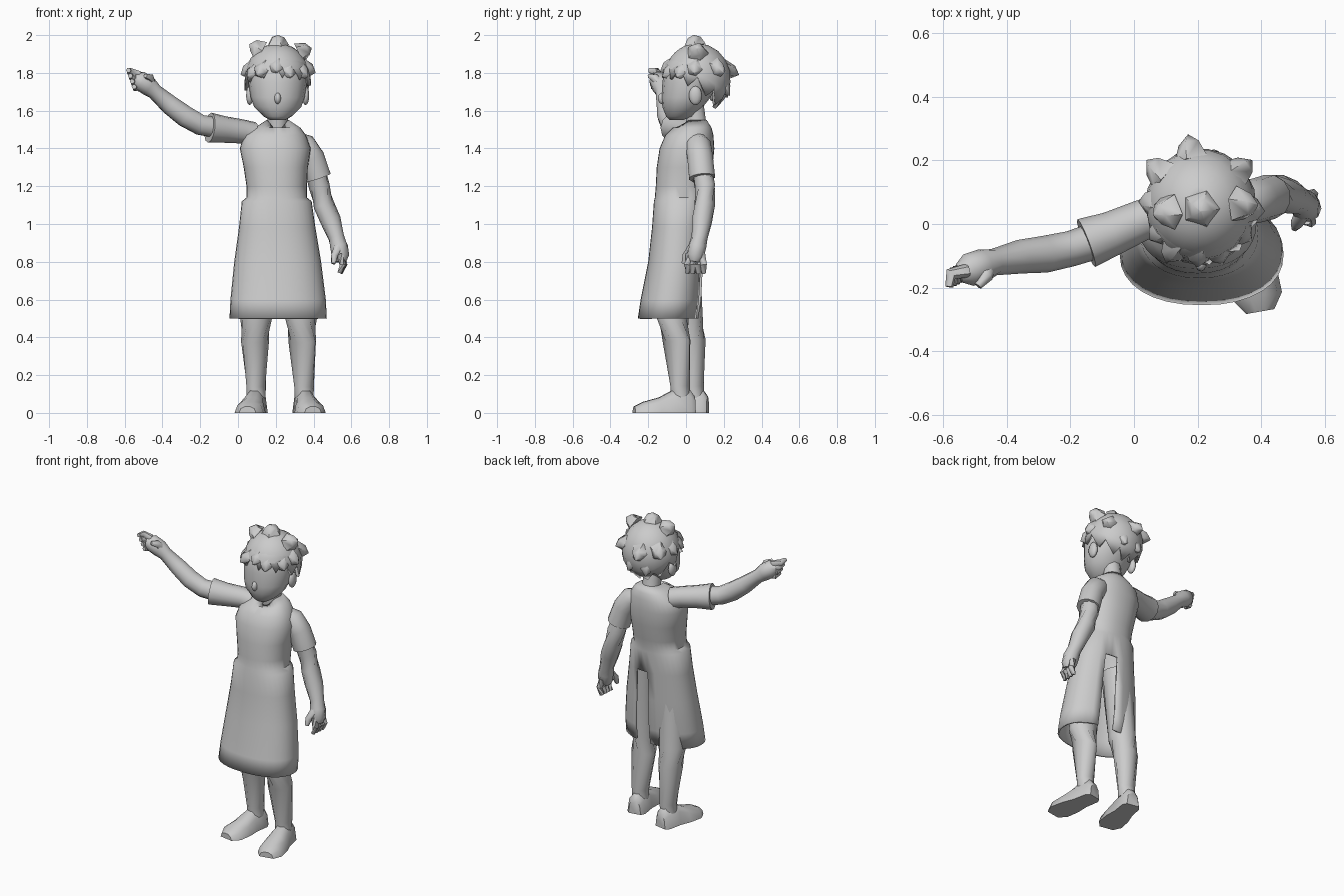
import bpy
import bmesh
from math import sin, cos, pi, radians
from mathutils import Vector

cube = bpy.data.objects.get("Cube")
if cube:
    bpy.data.objects.remove(cube, do_unlink=True)

# One plain colour for the whole figure
clay = bpy.data.materials.new("plain_grey")
clay.use_nodes = True
clay.diffuse_color = (0.6, 0.6, 0.6, 1)
clay.node_tree.nodes["Principled BSDF"].inputs["Base Color"].default_value = (0.6, 0.6, 0.6, 1)


def finish(name, bm, angle=50):
    """Turn a bmesh into a smooth shaded object."""
    bmesh.ops.recalc_face_normals(bm, faces=bm.faces[:])
    mesh = bpy.data.meshes.new(name)
    bm.to_mesh(mesh)
    bm.free()
    mesh.materials.append(clay)
    obj = bpy.data.objects.new(name, mesh)
    bpy.context.collection.objects.link(obj)
    bpy.ops.object.select_all(action="DESELECT")
    obj.select_set(True)
    bpy.context.view_layer.objects.active = obj
    bpy.ops.object.shade_smooth_by_angle(angle=radians(angle))
    return obj


def loft(name, rings, caps=True, skip=None, angle=50):
    """Bridge rings of points; skip(ring, side) leaves a face out."""
    bm = bmesh.new()
    loops = [[bm.verts.new(p) for p in ring] for ring in rings]
    count = len(loops[0])
    for i, (a, b) in enumerate(zip(loops, loops[1:])):
        for j in range(count):
            if skip and skip(i, j):
                continue
            k = (j + 1) % count
            bm.faces.new((a[j], a[k], b[k], b[j]))
    if caps:
        bm.faces.new(loops[0])
        bm.faces.new(loops[-1])
    return finish(name, bm, angle)


def oval(z, x0, x1, y0, y1, count, power=0.9):
    """Horizontal rounded ring inside the given limits."""
    points = []
    for j in range(count):
        a = 2 * pi * j / count
        c, s = cos(a), sin(a)
        px = abs(c) ** power * (1 if c > 0 else -1)
        py = abs(s) ** power * (1 if s > 0 else -1)
        points.append(Vector(((x0 + x1 + px * (x1 - x0)) / 2,
                              (y0 + y1 + py * (y1 - y0)) / 2, z)))
    return points


def tube(name, path, sides=10):
    """Round limb along (x, y, z, radius) stations."""
    centres = [Vector(p[:3]) for p in path]
    rings = []
    for i, c in enumerate(centres):
        ahead = centres[min(i + 1, len(path) - 1)]
        behind = centres[max(i - 1, 0)]
        turn = (ahead - behind).to_track_quat("Z", "Y")
        r = path[i][3]
        rings.append([c + turn @ Vector((r * cos(2 * pi * j / sides),
                                         r * sin(2 * pi * j / sides), 0))
                      for j in range(sides)])
    return loft(name, rings, angle=60)


def ball(name, centre, size):
    bm = bmesh.new()
    bmesh.ops.create_uvsphere(bm, u_segments=10, v_segments=8, radius=1)
    bmesh.ops.scale(bm, vec=size, verts=bm.verts)
    bmesh.ops.translate(bm, vec=centre, verts=bm.verts)
    return finish(name, bm, 80)


# Long smock, open down the back below the hips
SIDES = 32
smock_rows = [
    (1.55, .15, .27, -.02, .11), (1.51, .09, .33, -.07, .135),
    (1.47, .03, .36, -.11, .145), (1.4, .01, .385, -.14, .15),
    (1.3, .03, .37, -.155, .14), (1.2, .045, .365, -.16, .12),
    (1.14, .045, .365, -.165, .11), (1.12, .02, .39, -.17, .11),
    (.98, .005, .41, -.18, .1), (.8, -.02, .44, -.2, .09),
    (.6, -.04, .465, -.24, .08), (.5, -.045, .47, -.255, .065)]
smock_rings = [oval(*row, SIDES) for row in smock_rows]
for j, point in enumerate(smock_rings[0]):
    point.z -= 0.05 * max(0, -sin(2 * pi * j / SIDES)) ** 4
smock = loft("smock", smock_rings, caps=False,
             skip=lambda i, j: smock_rows[i][0] < 1 and j in (6, 7))
thickness = smock.modifiers.new("cloth", "SOLIDIFY")
thickness.thickness = 0.012
thickness.offset = -1

# Head, neck, nose and ears
MID = 0.21
head_rows = [(1.55, .04, -.085, -.02), (1.57, .075, -.105, .05),
             (1.62, .125, -.125, .09), (1.67, .143, -.13, .13),
             (1.75, .155, -.125, .17), (1.85, .15, -.11, .18),
             (1.92, .09, -.04, .12)]
loft("head", [oval(z, MID - w, MID + w, f, b, 16, 1) for z, w, f, b in head_rows], angle=80)
tube("neck", [(MID, .07, 1.45, .065), (MID, .055, 1.53, .055), (MID, .04, 1.64, .055)])
ball("nose", (MID, -.125, 1.665), (.018, .024, .03))
for label, side in (("right", -1), ("left", 1)):
    ball(label + "_ear", (MID + side * .148, .05, 1.68), (.02, .035, .05))

# Hair cap with a jagged rim, low at the back and high over the face
crown = Vector((MID, .06, 1.77))
COUNT, STEPS = 22, 7
hair_rings = []
for i in range(STEPS + 1):
    t = max(i / STEPS, 0.03)
    ring = []
    for j in range(COUNT):
        a = 2 * pi * j / COUNT
        reach = 74 + 62 * ((1 + sin(a)) / 2) ** 1.5
        puff = 1
        if i == STEPS:
            reach += 14 if j % 2 else -8
            puff = 1.07 if j % 2 else 1.0
        polar = radians(reach * t)
        ring.append(crown + Vector((.175 * puff * sin(polar) * cos(a),
                                    .178 * puff * sin(polar) * sin(a),
                                    .187 * cos(polar))))
    hair_rings.append(ring)
cap = loft("hair_cap", hair_rings, caps=False, angle=45)
rim = cap.modifiers.new("hair_depth", "SOLIDIFY")
rim.thickness = 0.02
rim.offset = -1

# Loose hair tufts, each tapering from the cap to a tip
tufts = [(.21, .04, 2), (.06, .03, 1.95), (.39, .06, 1.93), (.17, .28, 1.79),
         (.04, .2, 1.8), (.37, .2, 1.8), (.015, .07, 1.79), (.41, .04, 1.8),
         (.05, -.05, 1.78), (.1, -.12, 1.79), (.2, -.135, 1.81),
         (.28, -.125, 1.78), (.37, -.05, 1.78), (.26, .23, 1.68), (.14, .22, 1.67)]
for number, tip in enumerate(tufts):
    tip = Vector(tip)
    root = crown.lerp(tip, .62) + Vector((0, 0, .035))
    middle = root.lerp(tip, .5) + (tip - crown) * .06
    tube("hair_tuft_%d" % (number + 1),
         [(*root, .06), (*middle, .036), (*tip, .002)], sides=5)

# Raised right arm
tube("right_sleeve", [(.08, .03, 1.475, .065), (.02, .01, 1.49, .064),
                      (-.07, -.03, 1.5, .07), (-.15, -.06, 1.51, .08)], 12)
tube("right_arm", [(-.08, -.04, 1.505, .058), (-.2, -.078, 1.525, .056),
                   (-.28, -.095, 1.57, .058), (-.36, -.103, 1.63, .053),
                   (-.44, -.12, 1.7, .042), (-.475, -.13, 1.73, .052),
                   (-.52, -.145, 1.76, .052), (-.55, -.155, 1.765, .03)])
for i in range(4):
    across = Vector((-.01, -.005, .029)) * (1.5 - i)
    knuckle = Vector((-.51, -.14, 1.755)) + across * .8
    bend = Vector((-.56, -.15, 1.765)) + across
    end = Vector((-.565, -.19, 1.77)) + across
    tube("right_finger_%d" % (i + 1),
         [(*knuckle, .022), (*bend, .02), (*end, .013)], 6)
tube("right_thumb", [(-.46, -.13, 1.735, .025), (-.465, -.165, 1.775, .022),
                     (-.49, -.195, 1.785, .012)], 6)

# Lowered left arm
tube("left_sleeve", [(.3, .06, 1.44, .05), (.345, .065, 1.415, .07),
                     (.39, .075, 1.35, .07), (.425, .085, 1.245, .071)], 12)
tube("left_arm", [(.405, .08, 1.3, .055), (.43, .1, 1.2, .056),
                  (.455, .1, 1.1, .056), (.49, .085, 1.02, .055),
                  (.52, .072, .93, .043), (.535, .06, .88, .048),
                  (.543, .05, .83, .046), (.545, .045, .8, .03)])
for i in range(4):
    across = Vector((.002, .028, 0)) * (i - 1.5)
    knuckle = Vector((.543, .05, .84)) + across * .8
    bend = Vector((.558, .05, .785)) + across
    end = Vector((.54, .05, .74)) + across
    tube("left_finger_%d" % (i + 1),
         [(*knuckle, .021), (*bend, .019), (*end, .013)], 6)
tube("left_thumb", [(.53, .035, .88, .024), (.51, .0, .83, .02),
                    (.505, -.012, .79, .012)], 6)


# Legs and shoes: the left one stands a little forward
def leg(label, hip, knee, calf, ankle):
    tube(label + "_leg", [(*hip, .09), (*knee, .084), (*calf, .074), (*ankle, .052),
                          (ankle[0], ankle[1], .08, .05)], 12)


def shoe(label, heel, turn, length):
    rings = []
    for t, width, height in ((0, .04, .09), (.08, .058, .125), (.36, .06, .125),
                             (.58, .075, .085), (.85, .078, .06), (1, .045, .035)):
        ring = []
        for j in range(10):
            a = 2 * pi * j / 10
            u = width * cos(a)
            v = -t * length
            ring.append(Vector((heel[0] + u * cos(turn) - v * sin(turn),
                                heel[1] + u * sin(turn) + v * cos(turn),
                                height * max(sin(a), 0) ** .8)))
        rings.append(ring)
    bm_shoe = loft(label + "_shoe", rings, angle=45)
    return bm_shoe


leg("right", (.12, -.02, .95), (.095, .005, .5), (.09, .03, .38), (.096, .045, .14))
leg("left", (.31, -.05, .95), (.335, -.07, .5), (.34, -.05, .38), (.35, -.03, .14))
shoe("right", (.105, .115), radians(-10), .315)
shoe("left", (.34, .045), radians(10), .325)
